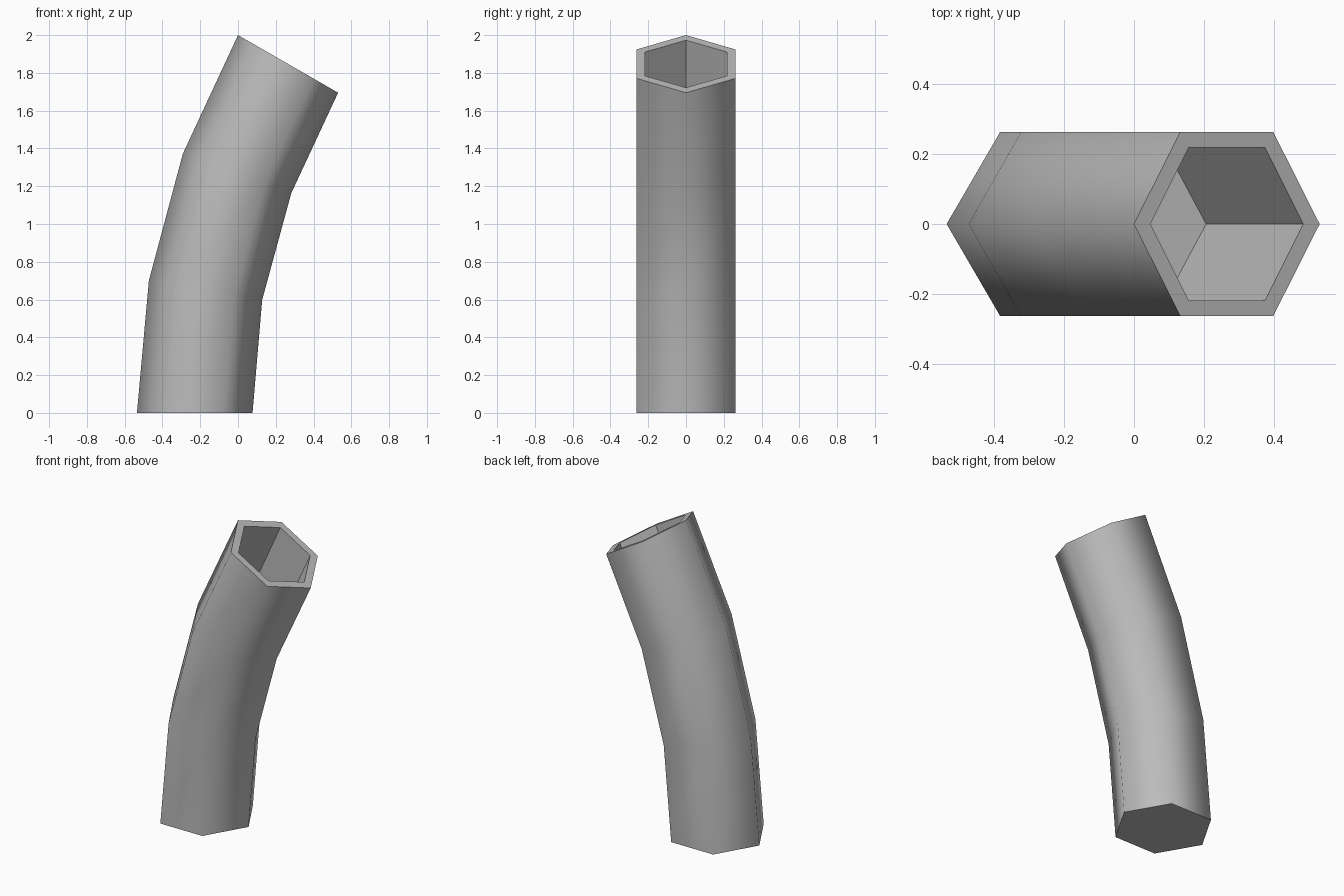
import bpy
import bmesh
from mathutils import Vector

cube = bpy.data.objects.get("Cube")
if cube:
    bpy.data.objects.remove(cube, do_unlink=True)

HALF_WIDTH = 0.263

# Outer joints of the bent tube: (left x, z, right x, z)
JOINTS = [
    (-0.535, 0.0, 0.077, 0.0),
    (-0.472, 0.70, 0.128, 0.598),
    (-0.292, 1.372, 0.282, 1.163),
    (0.0, 2.0, 0.53, 1.695),
]
# Cavity floor and mouth
FLOOR = (-0.262, 1.29, 0.206, 1.119)
MOUTH = (0.047, 1.973, 0.483, 1.722)


def hexagon(bm, joint, half_width):
    """Hexagonal ring whose long diagonal runs between the two points."""
    a, b = Vector((joint[0], 0, joint[1])), Vector((joint[2], 0, joint[3]))
    side = Vector((0, half_width, 0))
    q1, q3 = a.lerp(b, 0.25), a.lerp(b, 0.75)
    return [bm.verts.new(p) for p in (a, q1 - side, q3 - side, b, q3 + side, q1 + side)]


def bridge(bm, low, high, smooth):
    for i in range(6):
        j = (i + 1) % 6
        face = bm.faces.new((low[i], low[j], high[j], high[i]))
        face.smooth = smooth


bm = bmesh.new()
outer = [hexagon(bm, j, HALF_WIDTH) for j in JOINTS]
mouth = hexagon(bm, MOUTH, 0.218)
floor = hexagon(bm, FLOOR, 0.218)

# Smooth outer wall, then flat rim, cavity and both caps
for low, high in zip(outer, outer[1:]):
    bridge(bm, low, high, True)
bridge(bm, outer[-1], mouth, False)
bridge(bm, mouth, floor, False)
bm.faces.new(floor)
bm.faces.new(outer[0])
bmesh.ops.recalc_face_normals(bm, faces=bm.faces)
for edge in bm.edges:
    edge.smooth = all(f.smooth for f in edge.link_faces)

mesh = bpy.data.meshes.new("bent_pipe")
bm.to_mesh(mesh)
bm.free()
pipe = bpy.data.objects.new("bent_pipe", mesh)
bpy.context.collection.objects.link(pipe)

# Plain grey surface
grey = bpy.data.materials.new("grey")
grey.use_nodes = True
colour = (0.5, 0.5, 0.5, 1.0)
grey.diffuse_color = colour
grey.node_tree.nodes["Principled BSDF"].inputs["Base Color"].default_value = colour
mesh.materials.append(grey)
